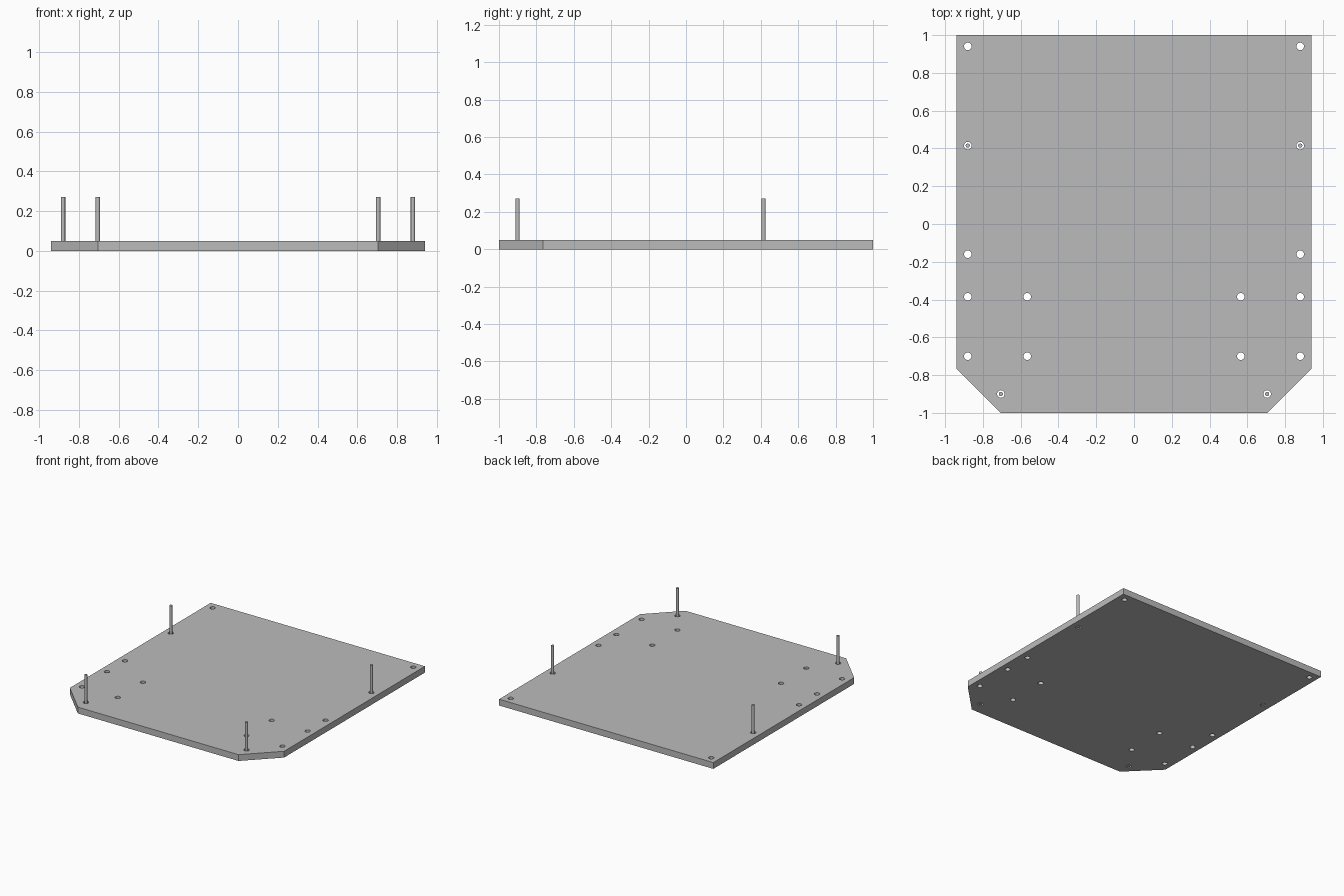
import bpy
import bmesh
from math import cos, sin, pi, radians

cube = bpy.data.objects.get("Cube")
if cube:
    bpy.data.objects.remove(cube, do_unlink=True)

THICKNESS = 0.05
PEG_TOP = 0.27
HOLE_RADIUS = 0.02
PEG_RADIUS = 0.011
SIDES = 24

# Right-hand positions, repeated on the other side
PEG_SPOTS = {"back": (0.88, 0.415), "front": (0.705, -0.90)}
SCREW_SPOTS = [(0.88, 0.94), (0.88, -0.16), (0.88, -0.385),
               (0.565, -0.385), (0.88, -0.70), (0.565, -0.70)]

grey = bpy.data.materials.new("plain grey")
grey.use_nodes = True
colour = (0.5, 0.5, 0.5, 1)
grey.diffuse_color = colour
grey.node_tree.nodes["Principled BSDF"].inputs["Base Color"].default_value = colour


def add_object(name, bm):
    """Turn a bmesh into a shaded object."""
    bmesh.ops.recalc_face_normals(bm, faces=bm.faces)
    mesh = bpy.data.meshes.new(name)
    bm.to_mesh(mesh)
    bm.free()
    mesh.materials.append(grey)
    obj = bpy.data.objects.new(name, mesh)
    bpy.context.collection.objects.link(obj)
    bpy.ops.object.select_all(action="DESELECT")
    obj.select_set(True)
    bpy.context.view_layer.objects.active = obj
    bpy.ops.object.shade_smooth_by_angle(angle=radians(30))
    return obj


def add_loop(bm, points):
    """Closed ring of edges on the ground."""
    verts = [bm.verts.new((x, y, 0)) for x, y in points]
    return [bm.edges.new((v, verts[i - 1])) for i, v in enumerate(verts)]


def circle(cx, cy, radius):
    return [(cx + radius * cos(2 * pi * i / SIDES),
             cy + radius * sin(2 * pi * i / SIDES)) for i in range(SIDES)]


# Base plate: clipped front corners, drilled through
half = [(0.705, -1), (0.94, -0.765), (0.94, 1)]
outline = half + [(-x, y) for x, y in reversed(half)]
bm = bmesh.new()
edges = add_loop(bm, outline)
for x, y in SCREW_SPOTS + list(PEG_SPOTS.values()):
    for side in (1, -1):
        edges += add_loop(bm, circle(side * x, y, HOLE_RADIUS))
bmesh.ops.triangle_fill(bm, edges=edges, use_beauty=True, normal=(0, 0, 1))
solid = bmesh.ops.extrude_face_region(bm, geom=bm.faces[:], use_keep_orig=True)
top = [g for g in solid["geom"] if isinstance(g, bmesh.types.BMVert)]
bmesh.ops.translate(bm, verts=top, vec=(0, 0, THICKNESS))
add_object("base_plate", bm)

# Upright pegs standing loose in four of the holes
for place, (x, y) in PEG_SPOTS.items():
    for side_name, side in (("left", 1), ("right", -1)):
        bm = bmesh.new()
        bmesh.ops.create_cone(bm, cap_ends=True, segments=SIDES,
                              radius1=PEG_RADIUS, radius2=PEG_RADIUS,
                              depth=PEG_TOP)
        peg = add_object(f"{place}_{side_name}_peg", bm)
        peg.location = (side * x, y, PEG_TOP / 2)
